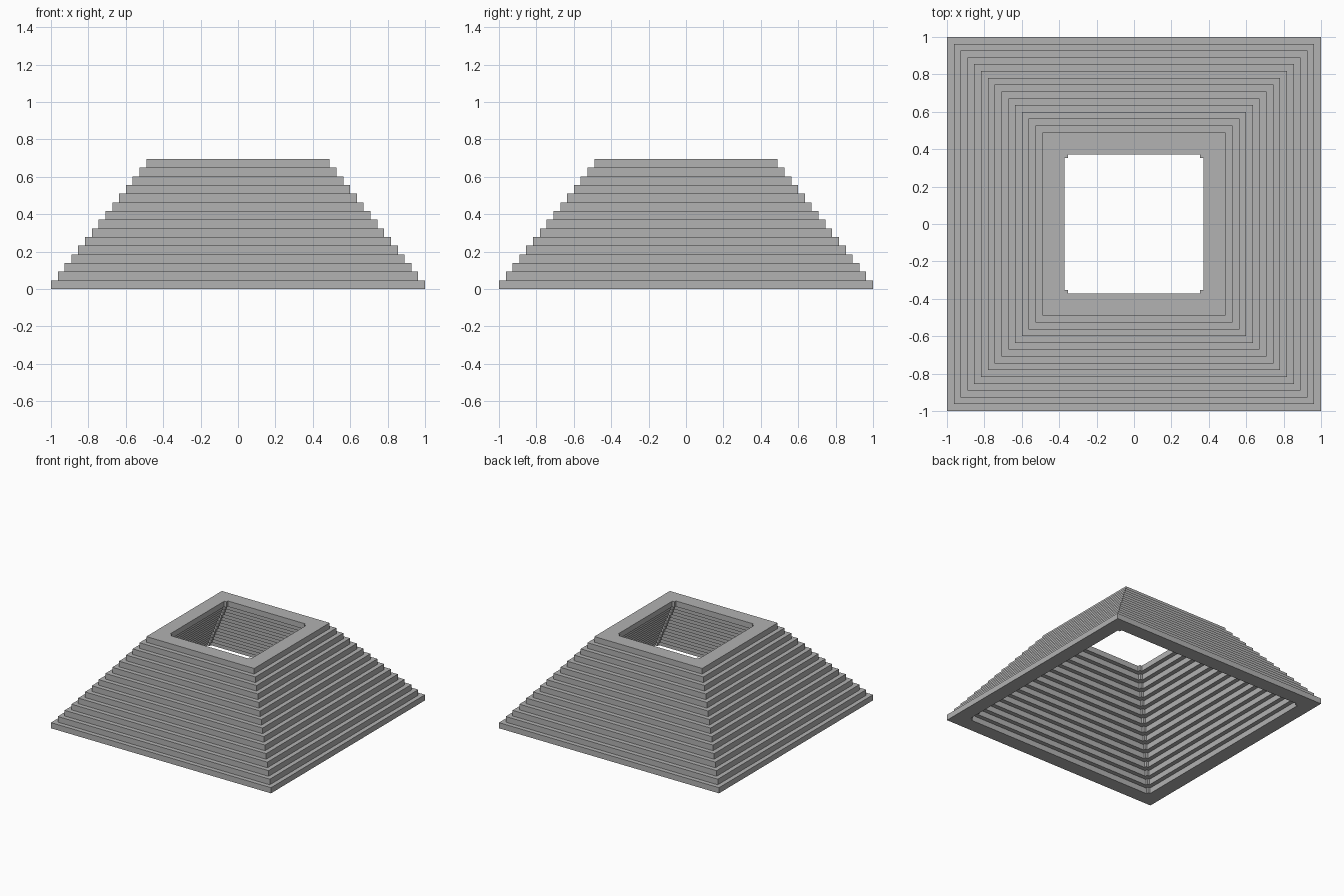
import bpy
import bmesh
from math import pi
from mathutils import Matrix, Vector

cube = bpy.data.objects.get("Cube")
if cube:
    bpy.data.objects.remove(cube, do_unlink=True)

TIERS = 15
HEIGHT = 0.695
STEP = HEIGHT / TIERS
BASE, TOP = 1.0, 0.49      # outer half widths
WALL = 0.118               # ring width
NOTCH = 0.02               # small square block in each inner corner

stone = bpy.data.materials.new("stone grey")
stone.use_nodes = True
grey = (0.445, 0.445, 0.445, 1)
stone.diffuse_color = grey
stone.node_tree.nodes["Principled BSDF"].inputs["Base Color"].default_value = grey


def square_ring(name, outer, z):
    """One flat square course with notched inner corners."""
    inner = outer - WALL
    c = inner - NOTCH
    side = [(-outer, -outer), (outer, -outer), (c, -c),
            (c, -inner), (-c, -inner), (-c, -c)]
    bm = bmesh.new()
    # Four mitred sides
    for k in range(4):
        turn = Matrix.Rotation(k * pi / 2, 3, 'Z')
        bm.faces.new([bm.verts.new(turn @ Vector((x, y, z))) for x, y in side])
    bmesh.ops.remove_doubles(bm, verts=bm.verts[:], dist=0.0001)
    # Thickness
    up = bmesh.ops.extrude_face_region(bm, geom=bm.faces[:], use_keep_orig=True)
    bmesh.ops.translate(bm, vec=(0, 0, STEP), verts=[
        v for v in up["geom"] if isinstance(v, bmesh.types.BMVert)])
    bmesh.ops.recalc_face_normals(bm, faces=bm.faces[:])
    mesh = bpy.data.meshes.new(name)
    bm.to_mesh(mesh)
    bm.free()
    mesh.materials.append(stone)
    bpy.context.collection.objects.link(bpy.data.objects.new(name, mesh))


# Stack of shrinking courses
for i in range(TIERS):
    half = BASE + (TOP - BASE) * i / (TIERS - 1)
    square_ring(f"step_{i + 1}", half, i * STEP)
